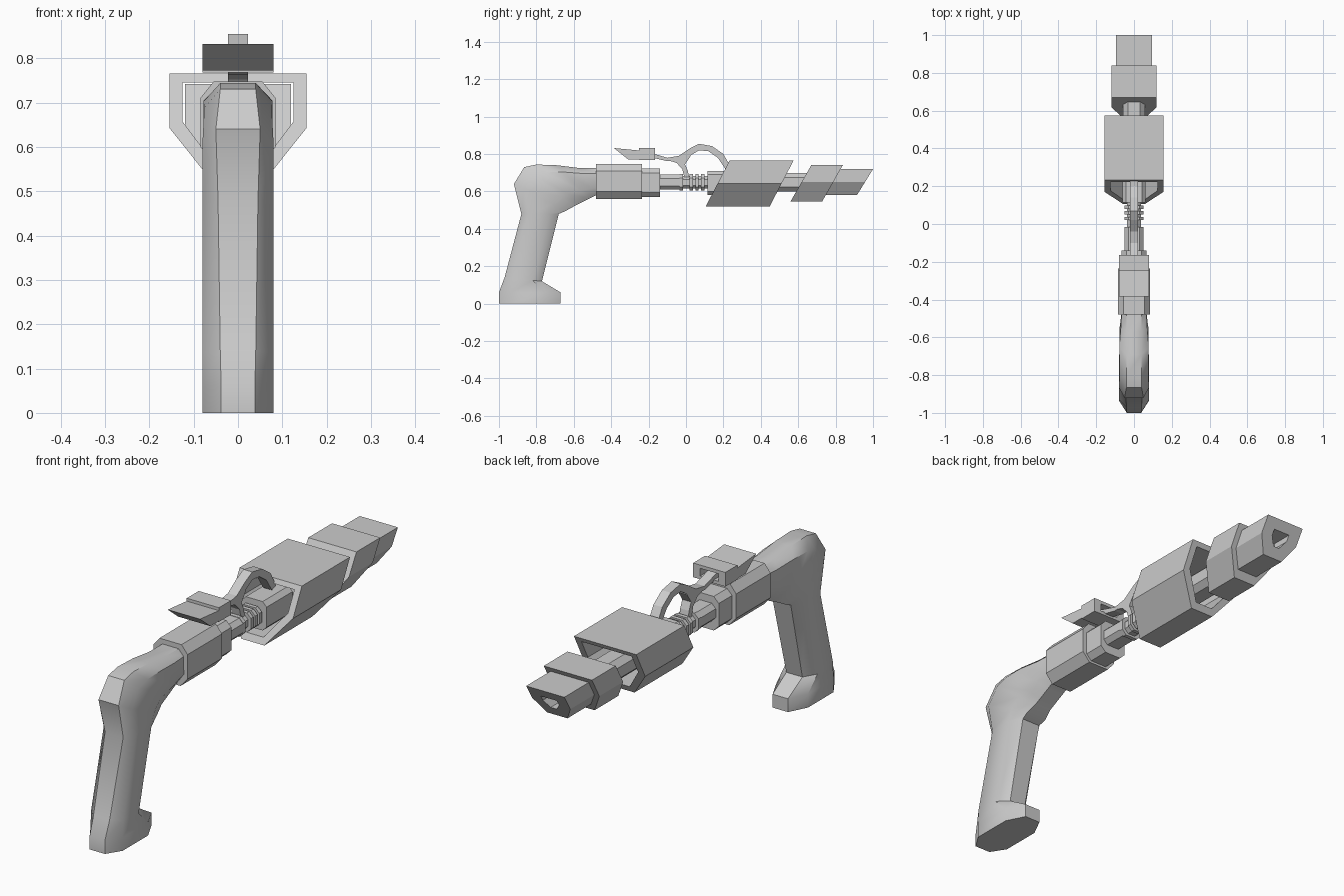
import bpy, math

if "Cube" in bpy.data.objects:
    bpy.data.objects.remove(bpy.data.objects["Cube"])


def make(name, verts, faces, smooth=0):
    me = bpy.data.meshes.new(name)
    me.from_pydata(verts, [], faces)
    ob = bpy.data.objects.new(name, me)
    bpy.context.collection.objects.link(ob)
    bpy.ops.object.select_all(action='DESELECT')
    bpy.context.view_layer.objects.active = ob
    ob.select_set(True)
    bpy.ops.object.mode_set(mode='EDIT')
    bpy.ops.mesh.select_all(action='SELECT')
    bpy.ops.mesh.normals_make_consistent(inside=False)
    bpy.ops.object.mode_set(mode='OBJECT')
    if smooth:
        bpy.ops.object.shade_smooth_by_angle(angle=math.radians(smooth))
    return ob


def loft(name, rings, smooth=0, closed=False):
    """Skin equal-sized rings; cap both ends, or join last to first."""
    n = len(rings[0])
    verts = [p for r in rings for p in r]
    m = len(rings)
    faces = []
    for i in range(m if closed else m - 1):
        a, b = i * n, (i + 1) % m * n
        faces += [(a + j, a + (j + 1) % n, b + (j + 1) % n, b + j) for j in range(n)]
    if not closed:
        faces += [tuple(range(n)), tuple(range((m - 1) * n, m * n))]
    return make(name, verts, faces, smooth)


def prism(name, half, y0, y1, slant=0, inner=None):
    """Mirrored (x, z) section run along y, ends slanted about z = 0.65."""
    def ring(h, y):
        sec = h + [(-x, z) for x, z in reversed(h)]
        return [(x, y + slant * (z - 0.65), z) for x, z in sec]
    rings = [ring(half, y0), ring(half, y1)]
    if inner:
        rings += [ring(inner, y1), ring(inner, y0)]
    return loft(name, rings, closed=bool(inner))


def octa(w, z0, z1, c):
    return [(w - c, z1), (w, z1 - c), (w, z0 + c), (w - c, z0)]


def plate(name, profile, w):
    """(y, z) profile extruded symmetrically across x."""
    return loft(name, [[(s * w, y, z) for y, z in profile] for s in (-1, 1)])


# Grip: rings given as back (y, z), front (y, z), half width, end half width
grip = [
    (-1.0, 0, -0.67, 0, .08, .038),
    (-1.0, .06, -0.67, .06, .08, .038),
    (-.97, .14, -.77, .12, .08, .04),
    (-.88, .48, -.68, .48, .08, .045),
    (-.92, .64, -.645, .495, .08, .05),
    (-.865, .73, -.60, .52, .076, .04),
    (-.80, .744, -.57, .535, .078, .04),
    (-.69, .74, -.52, .56, .078, .04),
    (-.57, .725, -.48, .58, .07, .04),
    (-.46, .725, -.46, .585, .065, .04),
]
rings = []
for by, bz, fy, fz, w, e in grip:
    half = [(0, e), (.2, w), (.75, w), (1, e)]
    loop = half + [(t, -x) for t, x in reversed(half)]
    rings.append([(x, by + (fy - by) * t, bz + (fz - bz) * t) for t, x in loop])
loft("grip", rings, smooth=42)

# Stepped receiver
prism("receiver", [(.055, .747), (.085, .71), (.085, .60), (.05, .56)], -.48, -.235)
prism("receiver_step", octa(.065, .57, .723, .025), -.30, -.14)
prism("receiver_nose", octa(.05, .61, .69, .02), -.16, -.03)

# Central rod with collar rings
prism("rod", octa(.036, .615, .682, .018), -.04, .20)
for i, y in enumerate((-.035, .02, .05, .08)):
    prism(f"collar_{i}", octa(.05, .605, .692, .02), y, y + .018)
prism("barrel_block", octa(.062, .58, .71, .02), .115, .30)
prism("barrel", octa(.058, .60, .70, .025), .28, .66)

# Slanted barrel shrouds
prism("large_shroud", [(.155, .765), (.155, .643), (.057, .52)], .173, .515, .52,
      [(.125, .745), (.125, .657), (.043, .548)])
prism("middle_shroud", [(.12, .742), (.12, .65), (.055, .547)], .618, .787, .57)
prism("muzzle", [(.095, .72), (.095, .65), (.05, .58)], .74, .957, .62,
      [(.04, .68), (.04, .655), (.015, .622)])
prism("muzzle_plug", octa(.045, .61, .69, .01), .78, .88)

# Curved arm above the rod and its lower leg
plate("sight_arm", [(.24, .73), (.20, .80), (.14, .842), (.07, .855), (.02, .83),
                    (-.04, .79), (-.10, .78), (-.20, .81), (-.20, .785),
                    (-.10, .762), (-.03, .768), (.02, .79), (.07, .82),
                    (.12, .815), (.17, .78), (.21, .72)], .022)
plate("sight_leg", [(-.12, .775), (-.05, .752), (-.02, .72), (-.005, .66),
                    (.02, .66), (.01, .71), (-.005, .745), (.025, .79),
                    (0, .80), (-.03, .768), (-.10, .778)], .022)

# Sight: hollow box with a wedge blade behind it
prism("sight_box", [(.08, .832), (.08, .768)], -.25, -.165, 0,
      [(.045, .817), (.045, .783)])
plate("sight_blade", [(-.385, .832), (-.24, .818), (-.24, .772), (-.31, .772)], .08)
